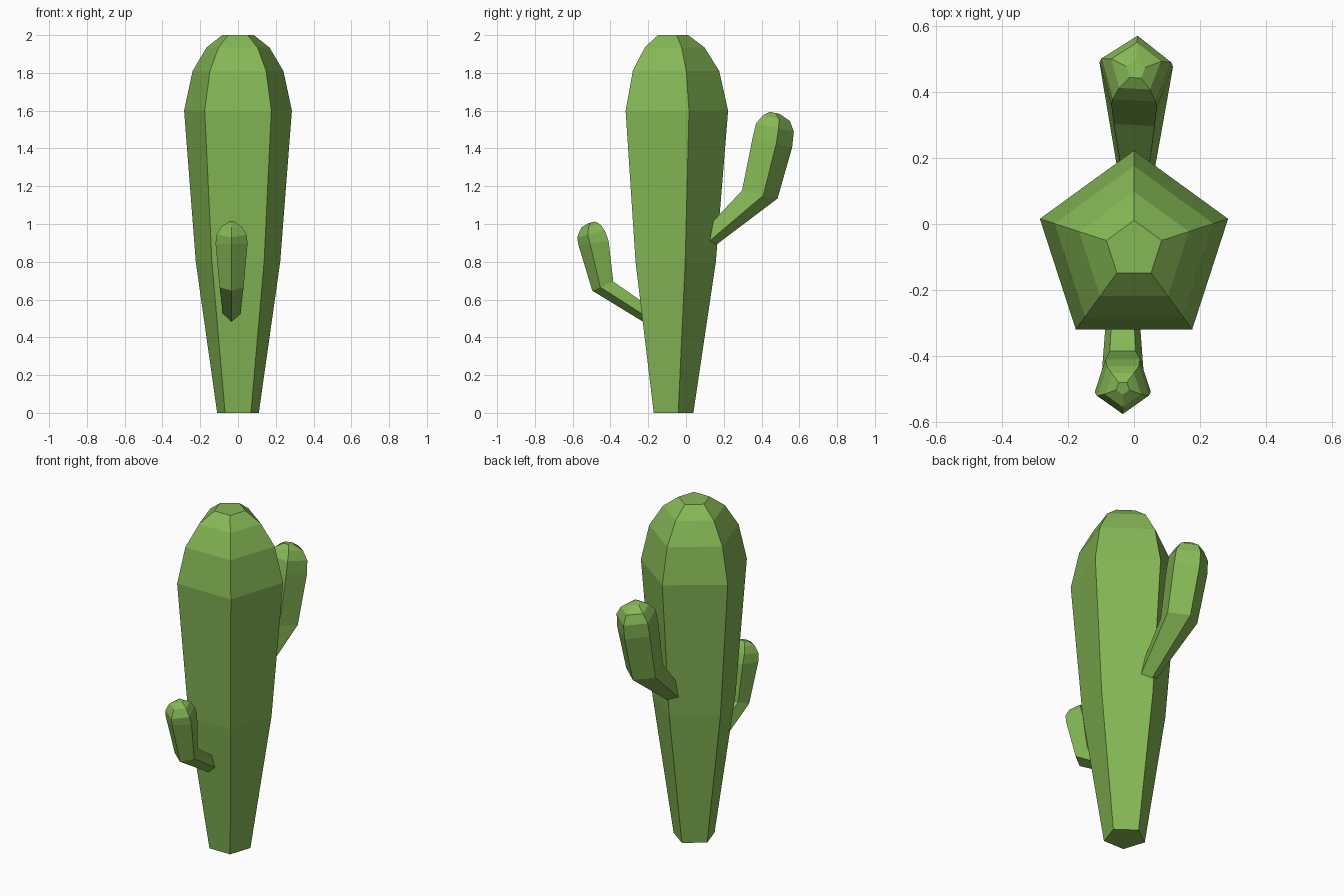
import bpy, bmesh, math
from mathutils import Vector, Matrix

if "Cube" in bpy.data.objects:
    bpy.data.objects.remove(bpy.data.objects["Cube"])

green = bpy.data.materials.new("cactus_green")
green.diffuse_color = (0.235, 0.475, 0.09, 1)
green.use_nodes = True
green.node_tree.nodes["Principled BSDF"].inputs["Base Color"].default_value = green.diffuse_color


def limb(name, rings, x=0.0, twist=0.0):
    """Five-sided limb; each ring runs from its pointed corner (y, z) to its flat side (y, z)."""
    bm = bmesh.new()
    loops = []
    for py, pz, fy, fz in rings:
        point, flat = Vector((0, py, pz)), Vector((0, fy, fz))
        r = (point - flat).length / (1 + math.cos(math.pi / 5))
        out = (point - flat).normalized()
        centre = point - out * r
        # small turn about the limb's own vertical axis
        turn = Matrix.Rotation(twist, 3, 'Z')
        loop = []
        for k in range(5):
            a = k * math.tau / 5
            offset = turn @ (out * math.cos(a) + Vector((1, 0, 0)) * math.sin(a))
            loop.append(bm.verts.new(centre + offset * r + Vector((x, 0, 0))))
        loops.append(loop)
    for low, high in zip(loops, loops[1:]):
        for k in range(5):
            n = (k + 1) % 5
            bm.faces.new((low[k], low[n], high[n], high[k]))
    bm.faces.new(loops[0])
    bm.faces.new(loops[-1])
    bmesh.ops.recalc_face_normals(bm, faces=bm.faces)
    mesh = bpy.data.meshes.new(name)
    bm.to_mesh(mesh)
    bm.free()
    mesh.materials.append(green)
    obj = bpy.data.objects.new(name, mesh)
    bpy.context.collection.objects.link(obj)


# Trunk: (height, radius) rings around a vertical axis
AXIS_Y = -0.077
flat = math.cos(math.pi / 5)
limb("trunk", [(AXIS_Y + r, z, AXIS_Y - r * flat, z) for z, r in (
    (0, 0.116), (0.8, 0.235), (1.6, 0.3), (1.81, 0.253), (1.935, 0.175), (2.0, 0.088))])

# Tall arm at the back
limb("back_arm", [
    (0.147, 0.88, 0.09, 0.955), (0.485, 1.135, 0.30, 1.178),
    (0.562, 1.405, 0.357, 1.46), (0.571, 1.49, 0.374, 1.533),
    (0.55, 1.545, 0.41, 1.575), (0.496, 1.583, 0.443, 1.593)],
    x=0.005, twist=math.radians(-3))

# Short arm at the front
limb("front_arm", [
    (-0.22, 0.478, -0.18, 0.553), (-0.496, 0.647, -0.385, 0.695),
    (-0.57, 0.89, -0.41, 0.912), (-0.576, 0.93, -0.43, 0.965),
    (-0.555, 0.98, -0.452, 0.997), (-0.517, 1.005, -0.48, 1.013)],
    x=-0.034)
